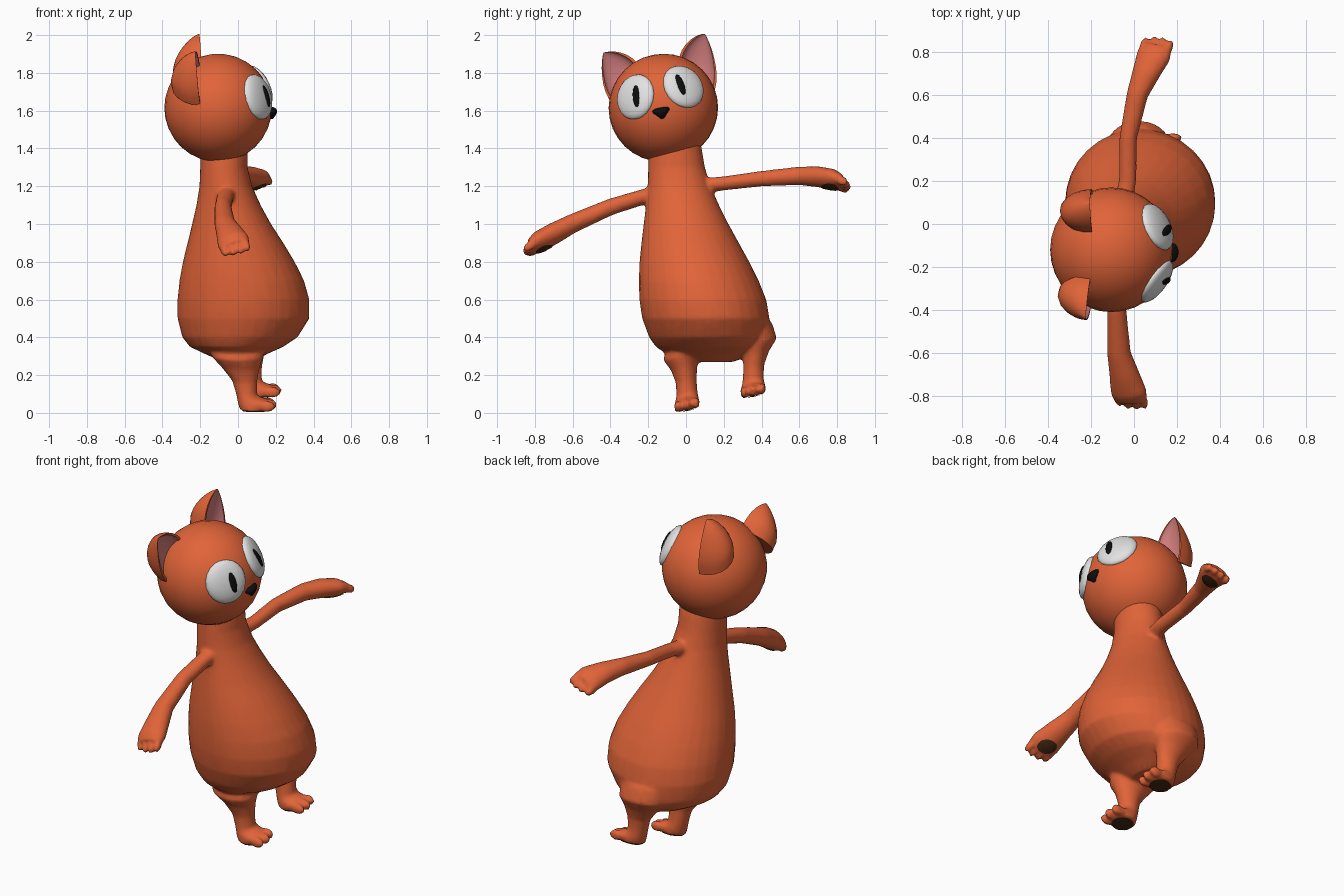
import bpy, bmesh, math
from mathutils import Vector as V, Matrix

if "Cube" in bpy.data.objects:
    bpy.data.objects.remove(bpy.data.objects["Cube"])


def mat(name, rgb):
    m = bpy.data.materials.new(name)
    m.diffuse_color = (*rgb, 1)
    m.use_nodes = True
    m.node_tree.nodes["Principled BSDF"].inputs["Base Color"].default_value = m.diffuse_color
    return m


ORANGE = mat("orange fur", (0.75, 0.127, 0.04))
PINK = mat("pink ear", (0.66, 0.21, 0.21))
WHITE = mat("eye white", (0.76, 0.76, 0.76))
BLACK = mat("black", (0.004, 0.004, 0.004))
BROWN = mat("brown pad", (0.055, 0.02, 0.006))


def finish(bm, name, *mats, smooth=True):
    me = bpy.data.meshes.new(name)
    bm.to_mesh(me)
    bm.free()
    for m in mats:
        me.materials.append(m)
    ob = bpy.data.objects.new(name, me)
    bpy.context.collection.objects.link(ob)
    for p in me.polygons:
        p.use_smooth = smooth
    return ob


def skin(bm, rings, closed=True):
    """Bridge equal-length rings of points and cap the ends."""
    rows = [[bm.verts.new(p) for p in r] for r in rings]
    n = len(rows[0])
    faces = []
    for r, s in zip(rows, rows[1:]):
        faces += [bm.faces.new((r[i], r[(i + 1) % n], s[(i + 1) % n], s[i])) for i in range(n)]
    if closed:
        faces.append(bm.faces.new(rows[0][::-1]))
    faces.append(bm.faces.new(rows[-1]))
    if closed:
        bmesh.ops.recalc_face_normals(bm, faces=faces)


def ellipse(c, a, b, n=24):
    return [V(c) + V(a) * math.cos(t) + V(b) * math.sin(t)
            for t in (2 * math.pi * i / n for i in range(n))]


def limb(bm, pts, wide):
    """Tube along (centre, half width, half thickness) stations."""
    rings = []
    for i, (c, w, t) in enumerate(pts):
        d = (V(pts[min(i + 1, len(pts) - 1)][0]) - V(pts[max(i - 1, 0)][0])).normalized()
        up = d.cross(V(wide)).normalized()
        rings.append(ellipse(c, up.cross(d) * w, up * t, 16))
    skin(bm, rings)


def blob(bm, c, normal, up, radii, seg=24):
    """Ellipsoid with radii along normal, side and up."""
    x = V(normal).normalized()
    y = V(up).cross(x).normalized()
    z = x.cross(y)
    rot = Matrix((x, y, z)).transposed().to_4x4()
    bmesh.ops.create_uvsphere(bm, u_segments=seg, v_segments=seg // 2, radius=1,
                              matrix=Matrix.Translation(c) @ rot @ Matrix.Diagonal((*radii, 1)))


# Body: z, then x and y extents
bm = bmesh.new()
BODY = [(0.27, -.08, .09, .03, .25), (0.31, -.17, .15, -.10, .36), (0.35, -.255, .24, -.16, .405),
        (0.40, -.295, .315, -.195, .43), (0.5, -.32, .378, -.232, .442), (0.6, -.32, .378, -.247, .425),
        (0.7, -.31, .35, -.25, .385), (0.8, -.292, .30, -.246, .335), (0.9, -.267, .24, -.236, .28),
        (1.0, -.243, .175, -.224, .225), (1.1, -.22, .12, -.212, .175), (1.2, -.204, .075, -.203, .13),
        (1.3, -.2, .05, -.2, .10), (1.42, -.2, .05, -.195, .08)]
skin(bm, [ellipse(((x0 + x1) / 2, (y0 + y1) / 2, z), ((x1 - x0) / 2, 0, 0), (0, (y1 - y0) / 2, 0), 32)
          for z, x0, x1, y0, y1 in BODY])

# Legs and feet: z, x extents, half depth, inward shift
LEG = [(0.38, -.17, .15, .12, .02), (0.30, -.14, .135, .098, -.028), (0.24, -.085, .115, .07, -.015),
       (0.17, -.03, .102, .055, -.004), (0.10, -.01, .10, .056, 0), (0.05, 0, .14, .066, 0), (0.016, .01, .15, .064, 0)]
ROLL = 0.2
soles = []
for ox, oy, oz, side in ((0, .005, 0, 1), (.025, .355, .075, -1)):
    skin(bm, [ellipse((ox + (x0 + x1) / 2, oy + side * s, oz + z), ((x1 - x0) / 2, 0, 0), (0, h, h * ROLL))
              for z, x0, x1, h, s in LEG])
    blob(bm, (ox + .095, oy, oz + .05), (1, 0, -.1), (0, -ROLL, 1), (.085, .07, .036))
    for dy in (-.047, 0, .047):
        blob(bm, (ox + .165 - abs(dy) * .2, oy + dy, oz + .043 + dy * ROLL), (1, 0, 0), (0, 0, 1),
             (.045, .021, .031), 12)
    soles.append(((ox + .085, oy, oz + .004), (.066, 0, 0), (0, .054, .054 * ROLL)))

# Arms, hands and fingers
LEFT = [((-.06, .05, 1.2), .045, .04), ((-.03, .2, 1.215), .041, .037), ((-.027, .4, 1.24), .041, .041),
        ((.015, .6, 1.255), .05, .049), ((.055, .7, 1.25), .066, .054), ((.09, .78, 1.235), .083, .052),
        ((.105, .825, 1.22), .078, .036)]
RIGHT = [((-.06, -.08, 1.2), .05, .045), ((-.065, -.2, 1.152), .047, .04), ((-.08, -.4, 1.09), .045, .044),
         ((-.07, -.6, 1.003), .056, .05), ((-.045, -.7, .95), .072, .056), ((-.025, -.78, .905), .087, .054),
         ((-.015, -.82, .878), .08, .038)]
pads = []
for pts, wide, curl in ((LEFT, (1, -.1, .35), V((.01, .03, -.025))), (RIGHT, (1, -.1, .25), V((.01, -.025, -.03)))):
    limb(bm, pts, wide)
    w = V(wide).normalized()
    end = V(pts[-1][0])
    d = (end - V(pts[-3][0])).normalized()
    for k in (-1.5, -.5, .5, 1.5):
        tip = end + curl * .5 + w * k * .041 - d * (abs(k) * .01)
        blob(bm, tip, d + curl * 8, w, (.042, .026, .0185), 12)
    down = w.cross(d)
    down = down if down.z < 0 else -down
    pads.append((V(pts[-2][0]) + down * .055, w * .055, d * .05))

body = finish(bm, "body", ORANGE)
# Blend the limbs into one skin with broad facets
m = body.modifiers.new("blend", "REMESH")
m.mode, m.voxel_size, m.use_smooth_shade = "VOXEL", 0.011, True
m = body.modifiers.new("soften", "SMOOTH")
m.factor, m.iterations = 0.5, 4
m = body.modifiers.new("facets", "DECIMATE")
m.ratio = 0.2

# Paw pads wrapped onto the skin
for name, (c, a, b) in zip(("right_sole", "left_sole", "left_palm", "right_palm"), soles + pads):
    bm = bmesh.new()
    skin(bm, [ellipse(c, V(a) * s, V(b) * s) for s in (1, .8, .6, .4, .2, .05)], closed=False)
    bm.normal_update()
    bmesh.ops.reverse_faces(bm, faces=[f for f in bm.faces if f.normal.z > 0])
    ob = finish(bm, name, BROWN)
    m = ob.modifiers.new("wrap", "SHRINKWRAP")
    m.target, m.wrap_method, m.wrap_mode, m.offset = body, "NEAREST_SURFACEPOINT", "ABOVE_SURFACE", 0.004

# Head
HEAD = V((-.105, -.12, 1.615))
UP = (0, -ROLL, 1)
bm = bmesh.new()
blob(bm, HEAD, (1, 0, 0), UP, (.285, .29, .286), 32)
finish(bm, "head", ORANGE)

# Eyes with slit pupils
for side, look, slit in (("right", (.2, -.14, .055), (.235, -.132, .057)), ("left", (.2, .1, .105), (.235, .083, .112))):
    look, slit = V(look).normalized(), V(slit).normalized()
    bm = bmesh.new()
    blob(bm, HEAD + look * .262, look, UP, (.042, .116, .122), 20)
    finish(bm, side + "_eye", WHITE)
    bm = bmesh.new()
    blob(bm, HEAD + slit * .298, slit, UP, (.014, .021, .06), 14)
    finish(bm, side + "_pupil", BLACK)

# Nose: rounded wedge, wide at the top
bm = bmesh.new()
skin(bm, [ellipse((.178, -.13 - dz * ROLL, 1.588 + dz), (rx, 0, 0), (0, ry, ry * ROLL), 12)
          for dz, rx, ry in ((.028, .012, .025), (.02, .026, .044), (.008, .03, .044), (-.012, .022, .024), (-.03, .008, .008))])
finish(bm, "nose", BLACK)

# Ears: cupped shells with a pink hollow
for name, a, b, tip in (("right_ear", (-.205, -.41, 1.665), (-.205, -.262, 1.855), (-.225, -.437, 1.905)),
                        ("left_ear", (-.195, -.035, 1.885), (-.195, .16, 1.745), (-.205, .1, 2.005))):
    a, b, tip = V(a), V(b), V(tip)
    mid, half = (a + b) / 2, (b - a) / 2
    rings = []
    for t in (-.25, 0, .2, .4, .6, .75, .87, .95, 1):
        s = max(t, 0)
        w = half * max((1 - s ** 1.7) ** .8, .03)
        back = V((-.15, 0, 0)) * max((1 - s ** 1.5) ** .8, .03)
        c = mid.lerp(tip, t)
        arc = [math.pi * i / 10 for i in range(11)]
        rings.append([c + w * math.cos(q) + back * math.sin(q) for q in arc]
                     + [c + w * .88 * math.cos(q) + back * .35 * math.sin(q) for q in arc[::-1]])
    bm = bmesh.new()
    skin(bm, rings)
    bm.faces.ensure_lookup_table()
    for i, f in enumerate(bm.faces[:-2]):
        f.material_index = 1 if 11 <= i % 22 <= 20 else 0
    ob = finish(bm, name, ORANGE, PINK)
    bpy.context.view_layer.objects.active = ob
    ob.select_set(True)
    bpy.ops.object.shade_smooth_by_angle(angle=math.radians(40))
    ob.select_set(False)
